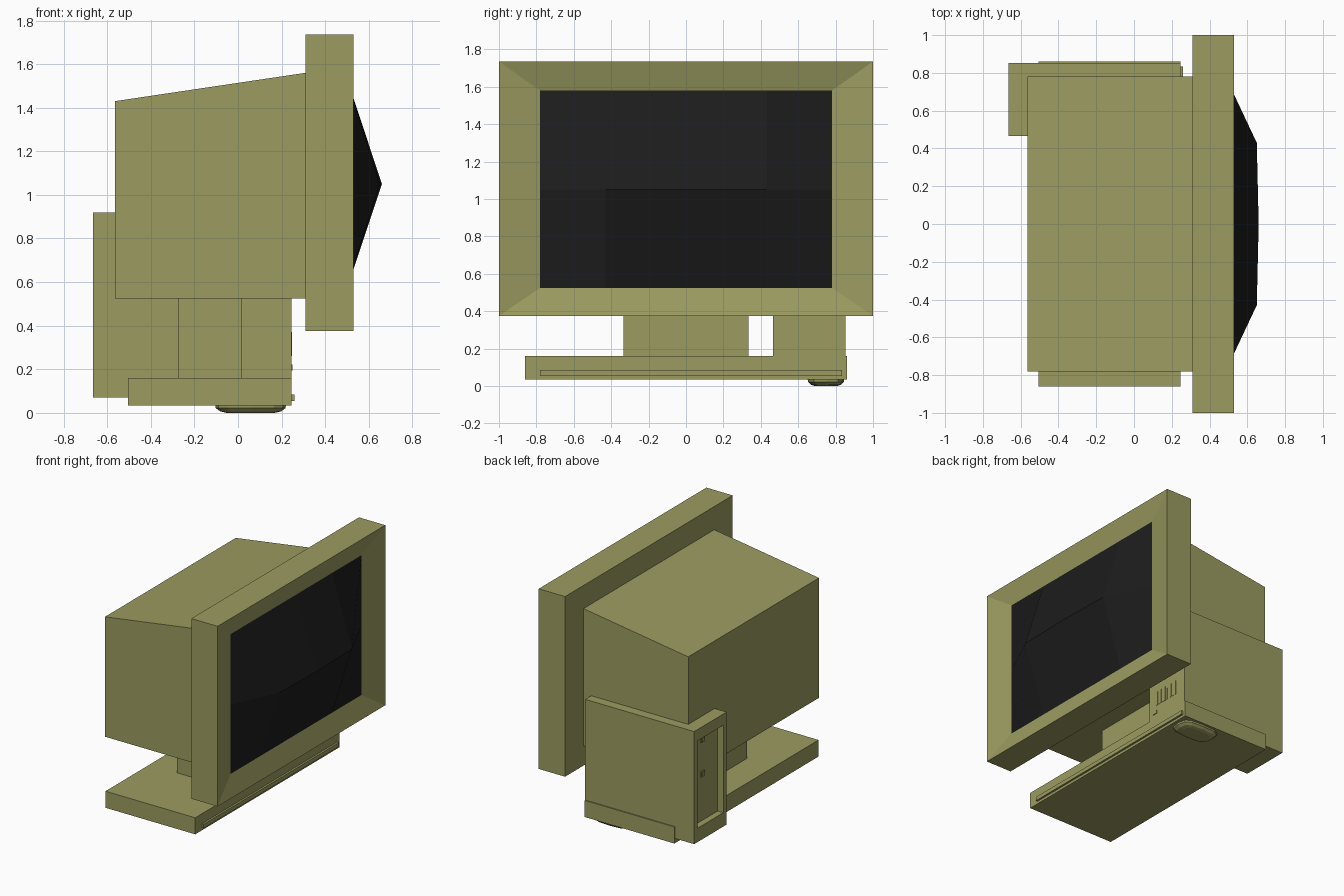
import bpy, bmesh
from math import cos, sin, pi

if "Cube" in bpy.data.objects:
    bpy.data.objects.remove(bpy.data.objects["Cube"])


def material(name, rgb):
    m = bpy.data.materials.new(name)
    m.diffuse_color = (*rgb, 1)
    m.use_nodes = True
    m.node_tree.nodes["Principled BSDF"].inputs["Base Color"].default_value = m.diffuse_color
    return m


OLIVE = material("olive_plastic", (0.33, 0.33, 0.12))
BLACK = material("dark_glass", (0.012, 0.012, 0.012))


def finish(name, bm, mat):
    bmesh.ops.recalc_face_normals(bm, faces=bm.faces)
    me = bpy.data.meshes.new(name)
    bm.to_mesh(me)
    bm.free()
    me.materials.append(mat)
    ob = bpy.data.objects.new(name, me)
    bpy.context.collection.objects.link(ob)
    return ob


def loft(name, loops, caps=(True, True), mat=OLIVE):
    """Skin a series of point loops, optionally closing each end."""
    bm = bmesh.new()
    rings = [[bm.verts.new(p) for p in loop] for loop in loops]
    n = len(rings[0])
    for a, b in zip(rings, rings[1:]):
        for i in range(n):
            j = (i + 1) % n
            bm.faces.new((a[i], a[j], b[j], b[i]))
    for ring, cap in zip((rings[0], rings[-1]), caps):
        if cap:
            bm.faces.new(ring)
    return finish(name, bm, mat)


def rect(x, y0, y1, z0, z1):
    return [(x, y0, z0), (x, y1, z0), (x, y1, z1), (x, y0, z1)]


def box(name, x0, x1, y0, y1, z0, z1, mat=OLIVE):
    return loft(name, [rect(x0, y0, y1, z0, z1), rect(x1, y0, y1, z0, z1)], mat=mat)


# Monitor: bezel sloping in to the glass, and tapered rear housing
loft("bezel", [rect(0.31, -1, 1, 0.375, 1.735), rect(0.53, -1, 1, 0.375, 1.735),
               rect(0.485, -0.78, 0.78, 0.525, 1.58)], caps=(True, False))
loft("monitor_housing", [rect(-0.565, -0.78, 0.78, 0.525, 1.43),
                         rect(0.31, -0.78, 0.78, 0.525, 1.56)])

# Bulging screen: flat rim, faceted middle row
bm = bmesh.new()
columns = [(-0.78, 0.485), (-0.43, 0.65), (0, 0.66), (0.43, 0.65), (0.78, 0.485)]
rows = []
for z in (0.525, 1.05, 1.58):
    rows.append([bm.verts.new((x if z == 1.05 else 0.485, y, z)) for y, x in columns])
for a, b in zip(rows, rows[1:]):
    for i in range(4):
        quad = (a[i], a[i + 1], b[i + 1], b[i])
        bm.faces.new(quad)
screen = finish("screen", bm, BLACK)
if screen.data.polygons[1].normal.x < 0:
    screen.data.flip_normals()

# Stand
box("neck", -0.275, 0.015, -0.335, 0.335, 0.16, 0.525)
box("base", -0.505, 0.245, -0.86, 0.86, 0.035, 0.16)
box("base_trim", 0.24, 0.26, -0.78, 0.835, 0.055, 0.085)

# Computer case with a recessed rear panel
back = (0.505, 0.815, 0.175, 0.835)
case = (0.465, 0.852, 0.07, 0.92)
loft("computer_case", [rect(0.245, *case), rect(-0.665, *case),
                       rect(-0.665, *back), rect(-0.618, *back)])
for i, z in enumerate((0.79, 0.53)):
    for j, (grow, x) in enumerate(((0.022, -0.625), (0.012, -0.629))):
        box(f"rear_socket_{i}_{j}", x, -0.615, 0.69 - grow, 0.69 + grow, z - grow, z + grow)

# Front button and vent bars on the case
box("power_button", 0.24, 0.25, 0.505, 0.545, 0.195, 0.223)
for i, y in enumerate((0.55, 0.57, 0.59, 0.615, 0.635, 0.655, 0.70, 0.725, 0.75)):
    box(f"vent_bar_{i}", 0.24, 0.248, y - 0.006, y + 0.006, 0.26, 0.35 if i % 2 else 0.37)


# Rounded foot under the base
def oval(z, rx, ry):
    pts = []
    for k in range(12):
        c, s = cos(k * pi / 6), sin(k * pi / 6)
        pts.append((0.058 + rx * (abs(c) ** 0.6) * (1 if c > 0 else -1),
                    0.748 + ry * (abs(s) ** 0.6) * (1 if s > 0 else -1), z))
    return pts


loft("foot", [oval(0.04, 0.163, 0.098), oval(0.022, 0.16, 0.096),
              oval(0.007, 0.14, 0.08), oval(0, 0.11, 0.058)])
